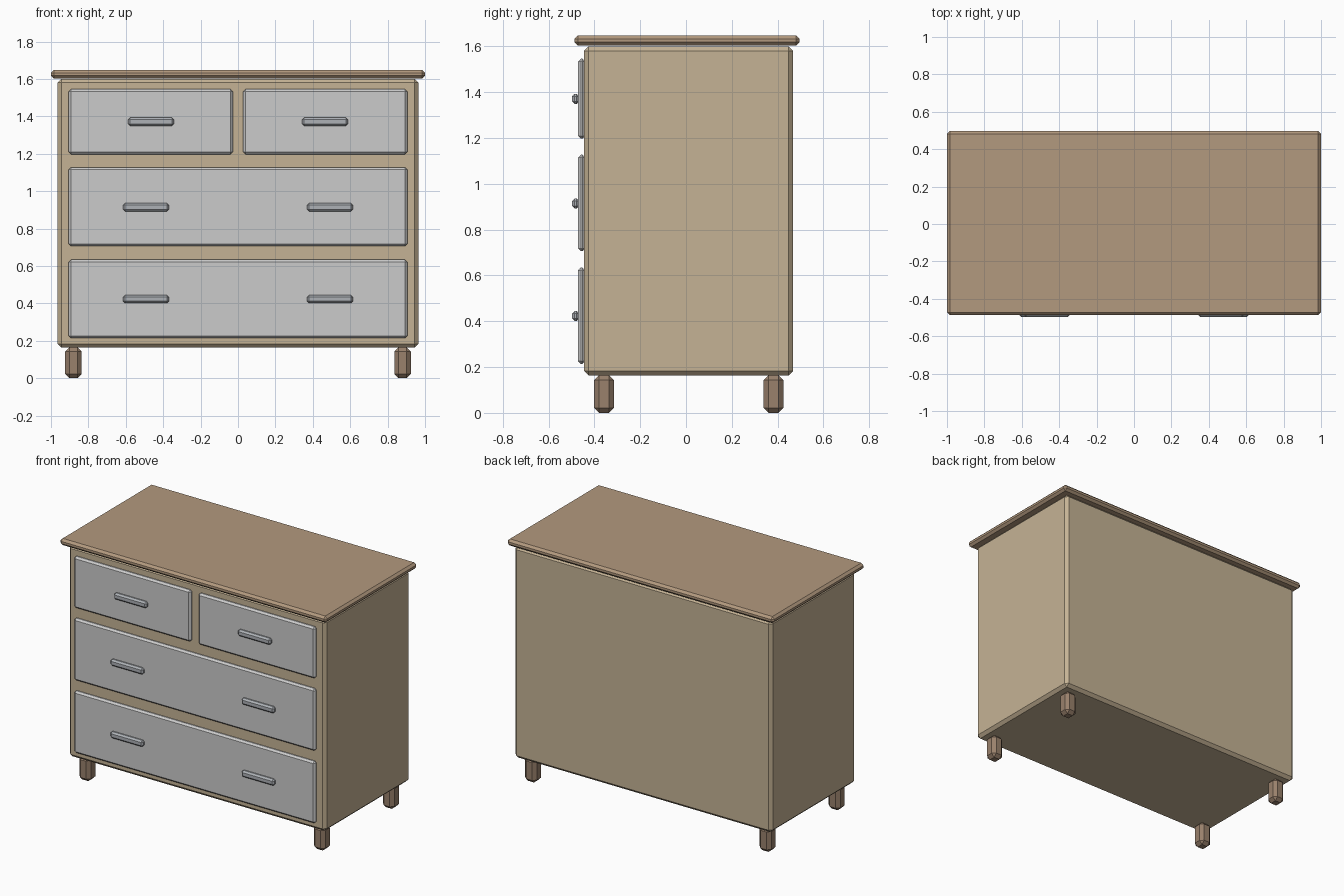
import bpy

if "Cube" in bpy.data.objects:
    bpy.data.objects.remove(bpy.data.objects["Cube"])


def material(name, rgb):
    m = bpy.data.materials.new(name)
    m.diffuse_color = (*rgb, 1)
    m.use_nodes = True
    m.node_tree.nodes["Principled BSDF"].inputs["Base Color"].default_value = m.diffuse_color
    return m


BODY = material("light_wood", (0.56, 0.45, 0.30))
TOP = material("brown_wood", (0.45, 0.32, 0.21))
LEG = material("dark_wood", (0.32, 0.22, 0.15))
METAL = material("metal", (0.42, 0.44, 0.47))


def box(name, x, y, z, bevel, mat=None):
    """Chamfered box spanning the given (min, max) ranges."""
    ranges = (x, y, z)
    bpy.ops.mesh.primitive_cube_add(size=1, location=[(a + b) / 2 for a, b in ranges])
    ob = bpy.context.object
    ob.name = name
    ob.scale = [b - a for a, b in ranges]
    bpy.ops.object.transform_apply(location=False, rotation=False, scale=True)
    mod = ob.modifiers.new("chamfer", 'BEVEL')
    mod.width = bevel
    mod.segments = 1
    if mat:
        ob.data.materials.append(mat)
    return ob


# Carcass and overhanging top
box("body", (-0.965, 0.965), (-0.445, 0.468), (0.163, 1.60), 0.02, BODY)
box("top", (-1, 1), (-0.487, 0.496), (1.603, 1.648), 0.015, TOP)

# Legs
for sx, side in ((-1, "left"), (1, "right")):
    for cy, end in ((-0.358, "front"), (0.382, "back")):
        cx = sx * 0.88
        box(f"{end}_{side}_leg", (cx - 0.044, cx + 0.044), (cy - 0.044, cy + 0.044),
            (0, 0.165), 0.022, LEG)

# Drawer fronts: x range, z range
drawers = {
    "upper_left_drawer": ((-0.905, -0.028), (1.197, 1.546)),
    "upper_right_drawer": ((0.028, 0.905), (1.197, 1.546)),
    "middle_drawer": ((-0.905, 0.905), (0.706, 1.127)),
    "lower_drawer": ((-0.905, 0.905), (0.214, 0.634)),
}
for name, (x, z) in drawers.items():
    box(name, x, (-0.471, -0.44), z, 0.012)

# Pull handles: one per upper drawer, two per wide drawer
for cx, cz in ((0.465, 1.371), (0.492, 0.914), (0.492, 0.423)):
    for s in (-1, 1):
        x = s * cx
        box("handle", (x - 0.123, x + 0.123), (-0.497, -0.466), (cz - 0.022, cz + 0.022),
            0.011, METAL)
